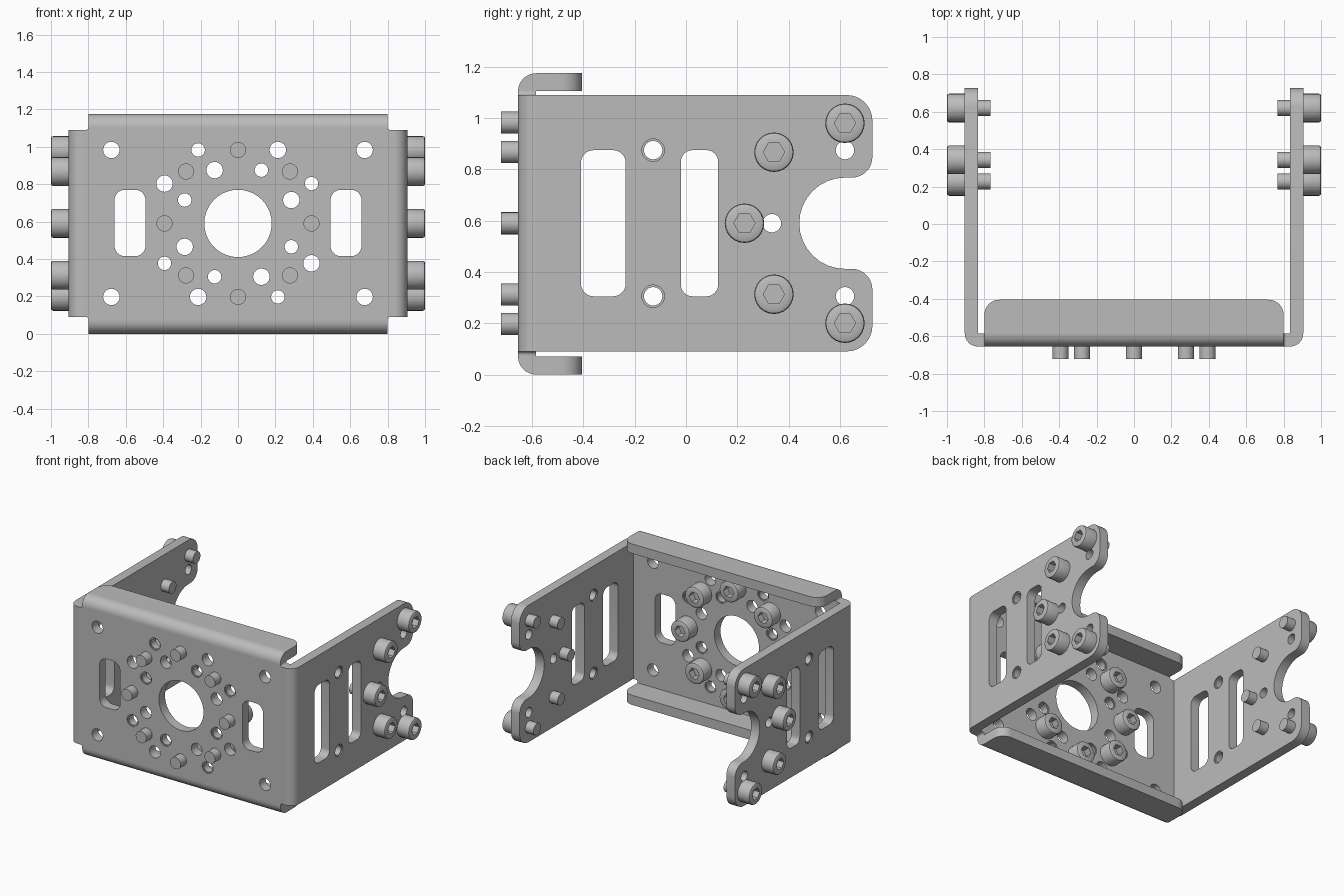
import bpy, bmesh
from math import cos, sin, pi, radians
from mathutils import Vector, Matrix

if "Cube" in bpy.data.objects:
    bpy.data.objects.remove(bpy.data.objects["Cube"])

# One metal colour for everything
steel = bpy.data.materials.new("grey metal")
steel.use_nodes = True
steel.diffuse_color = (0.5, 0.5, 0.5, 1)
steel.node_tree.nodes["Principled BSDF"].inputs["Base Color"].default_value = (0.5, 0.5, 0.5, 1)

X, Y, Z = Vector((1, 0, 0)), Vector((0, 1, 0)), Vector((0, 0, 1))
T = 0.07          # sheet thickness
MID = 0.59        # height of the bracket's middle
HOLE, TAPPED = 0.044, 0.036


def frame(u, v, origin):
    """Matrix that lays local x, y along u, v at origin."""
    m = Matrix((u, v, u.cross(v))).transposed().to_4x4()
    m.translation = origin
    return m


def finish(name, bm, matrix):
    bmesh.ops.remove_doubles(bm, verts=bm.verts, dist=1e-5)
    bmesh.ops.recalc_face_normals(bm, faces=bm.faces)
    bm.transform(matrix)
    mesh = bpy.data.meshes.new(name)
    bm.to_mesh(mesh)
    bm.free()
    for p in mesh.polygons:
        p.use_smooth = True
    mesh.set_sharp_from_angle(angle=radians(30))
    mesh.materials.append(steel)
    bpy.context.collection.objects.link(bpy.data.objects.new(name, mesh))


def circle(x, y, r, n=24):
    return [(x + r * cos(2 * pi * i / n), y + r * sin(2 * pi * i / n)) for i in range(n)]


def rounded(corners, steps=8):
    """Closed outline of square corners (x, y, radius)."""
    out = []
    for i, (x, y, r) in enumerate(corners):
        p = Vector((x, y))
        if r == 0:
            out.append((x, y))
            continue
        a = (Vector(corners[i - 1][:2]) - p).normalized()
        b = (Vector(corners[(i + 1) % len(corners)][:2]) - p).normalized()
        for k in range(steps + 1):
            t = k / steps * pi / 2
            out.append(tuple(p + r * (a + b) - r * (b * cos(t) + a * sin(t))))
    return out


def slot(x0, x1, y0, y1, r):
    return rounded([(x0, y0, r), (x1, y0, r), (x1, y1, r), (x0, y1, r)])


def plate(name, loops, matrix, thickness=T):
    """Flat sheet: first loop is the outline, the others are holes."""
    curve = bpy.data.curves.new(name, 'CURVE')
    curve.dimensions, curve.fill_mode = '2D', 'BOTH'
    curve.extrude = thickness / 2
    for loop in loops:
        s = curve.splines.new('POLY')
        s.points.add(len(loop) - 1)
        for point, (x, y) in zip(s.points, loop):
            point.co = (x, y, 0, 1)
        s.use_cyclic_u = True
    temp = bpy.data.objects.new(name + " curve", curve)
    mesh = bpy.data.meshes.new_from_object(temp)
    bm = bmesh.new()
    bm.from_mesh(mesh)
    bpy.data.objects.remove(temp)
    bpy.data.curves.remove(curve)
    bpy.data.meshes.remove(mesh)
    finish(name, bm, matrix)


def tapped_ring(name, x, y, matrix):
    plate(name, [circle(x, y, HOLE), circle(x, y, TAPPED)], matrix, T - 0.016)


def bolt(name, origin, u, out):
    """Socket head bolt; origin is under the head, which points along out."""
    n = 24
    rings = [(-0.137, 0.043, 0), (0, 0.043, 0), (0, 0.077, 0), (0.083, 0.077, 0),
             (0.091, 0.074, 0), (0.095, 0.067, 0), (0.095, 0.036, 1), (0.045, 0.036, 1)]
    bm = bmesh.new()
    rows = []
    for z, r, is_hex in rings:
        row = []
        for i in range(n):
            a = 2 * pi * i / n
            s = r / cos(a % (pi / 3) - pi / 6) if is_hex else r
            row.append(bm.verts.new((s * cos(a), s * sin(a), z)))
        rows.append(row)
    for low, high in zip(rows, rows[1:]):
        for i in range(n):
            j = (i + 1) % n
            bm.faces.new((low[i], low[j], high[j], high[i]))
    bm.faces.new(rows[0])
    bm.faces.new(rows[-1])
    finish(name, bm, frame(u, out.cross(u), origin))


def bend(name, cx, cy, sx, sy, matrix, length):
    """Quarter round that joins two sheets."""
    arc = [(cx + sx * T * cos(i * pi / 20), cy + sy * T * sin(i * pi / 20)) for i in range(11)]
    plate(name, [[(cx, cy)] + arc], matrix, length)


# Front plate with centre bore, slots and hole rings
front = frame(X, Z, Vector((0, -0.62, 0)))
half = [(0.8, 0.07, 0), (0.8, 0.09, 0.015), (0.835, 0.09, 0),
        (0.835, 1.09, 0), (0.8, 1.09, 0.015), (0.8, 1.105, 0)]
outline = rounded(half + [(-x, y, r) for x, y, r in reversed(half)])
loops = [outline, circle(0, MID, 0.18, 40)]
for s in (-1, 1):
    loops.append(slot(min(s * 0.495, s * 0.66), max(s * 0.495, s * 0.66), 0.415, 0.77, 0.055))
    loops += [circle(s * 0.677, MID + t * 0.393, HOLE) for t in (-1, 1)]
plain = [(0.213, 0.393), (-0.393, 0.213), (-0.125, 0.285), (0.285, 0.125)]
for x, y in plain:
    for s in (-1, 1):
        loops.append(circle(s * x, MID + s * y, HOLE))
        loops.append(circle(-s * x, MID + s * y, HOLE))
        tapped_ring("front_tapped_hole", -s * x, MID + s * y, front)
plate("front_plate", loops, front)

# Ring of bolts through the front plate, heads inside
for i in range(8):
    a = i * pi / 4
    bolt("front_bolt", Vector((0.393 * cos(a), -0.585, MID + 0.393 * sin(a))), X, Y)

# Top and bottom flanges
for name, z, s in (("top", 1.105, 1), ("bottom", 0.07, -1)):
    edge = rounded([(-0.8, -0.585, 0), (0.8, -0.585, 0), (0.8, -0.405, 0.08), (-0.8, -0.405, 0.08)])
    plate(name + "_flange", [edge], frame(X, Y, Vector((0, 0, z + s * T / 2))))
    bend(name + "_bend", -0.585, z, -1, s, frame(Y, Z, Vector()), 1.6)

# Side walls with notch, slots and bolts, heads outside
wall = rounded([(-0.585, 0.09, 0), (0.727, 0.09, 0.1), (0.727, 0.412, 0.08), (0.442, 0.412, 0.178),
                (0.442, 0.768, 0.178), (0.727, 0.768, 0.08), (0.727, 1.09, 0.1), (-0.585, 1.09, 0)])
wall_holes = [slot(-0.41, -0.235, 0.305, 0.875, 0.05), slot(-0.02, 0.125, 0.305, 0.875, 0.045),
              circle(0.335, MID, TAPPED)]
for z in (0.305, 0.875):
    wall_holes += [circle(0.62, z, TAPPED), circle(-0.128, z, HOLE)]
for side, s in (("left", 1), ("right", -1)):
    place = frame(Y, Z, Vector((s * 0.87, 0, 0)))
    plate(side + "_wall", [wall] + wall_holes, place)
    bend(side + "_bend", s * 0.835, -0.585, s, -1, frame(X, Y, Vector((0, 0, MID))), 1.0)
    for z in (0.305, 0.875):
        tapped_ring(side + "_tapped_hole", -0.128, z, place)
    for y, dz in ((0.62, 0.39), (0.343, 0.277), (0.228, 0), (0.343, -0.277), (0.62, -0.39)):
        bolt(side + "_bolt", Vector((s * 0.905, y, MID + dz)), Y, s * X)
